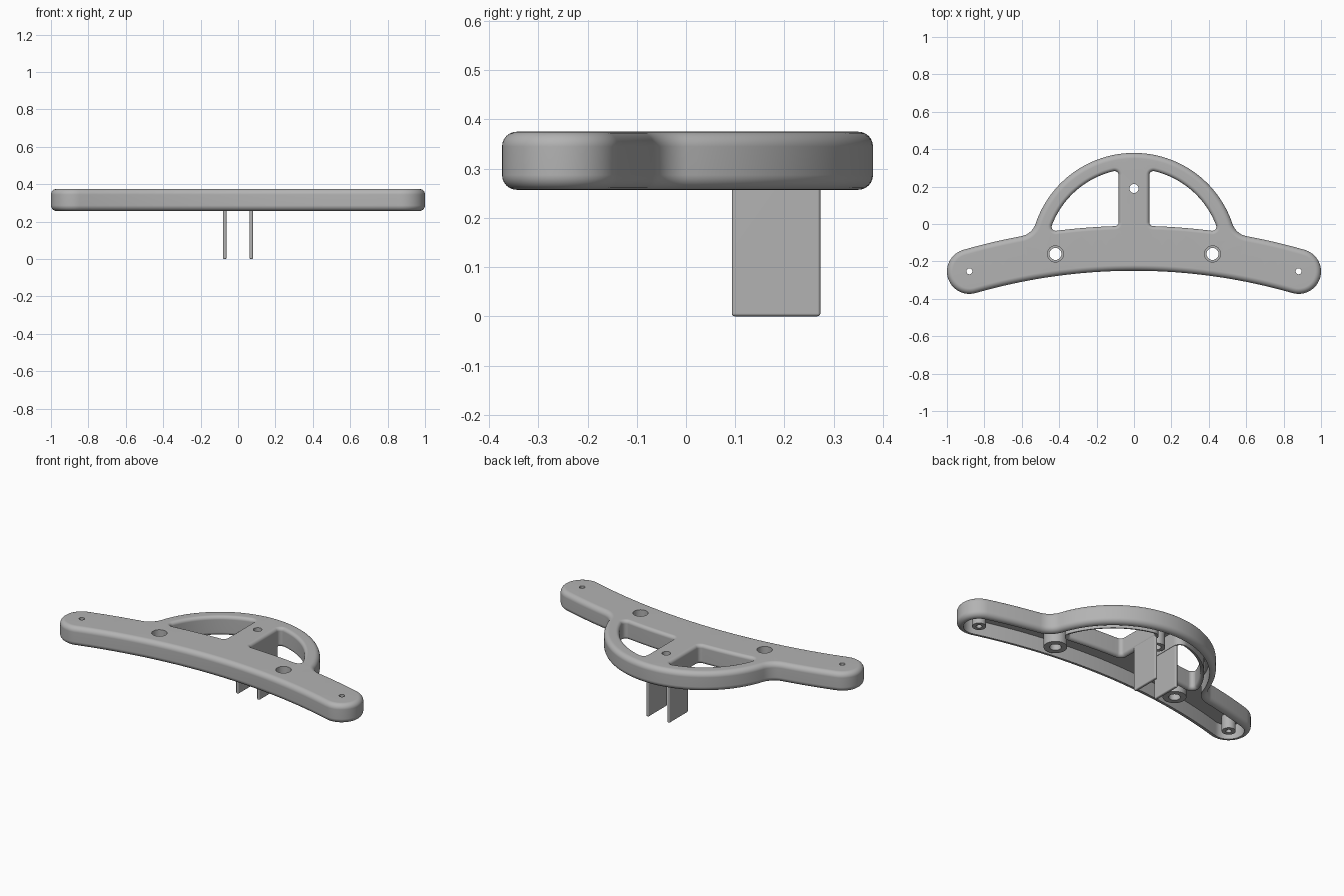
import bpy, bmesh, math
from mathutils import Vector

cube = bpy.data.objects.get("Cube")
if cube:
    bpy.data.objects.remove(cube)

grey = bpy.data.materials.new("satin_grey")
grey.use_nodes = True
grey.diffuse_color = (0.45, 0.45, 0.45, 1)
grey.node_tree.nodes["Principled BSDF"].inputs["Base Color"].default_value = grey.diffuse_color

TOP, BOTTOM, CEILING = 0.375, 0.257, 0.345
BAR = Vector((0, -3.32))       # centre of the curved bar's arcs
ARCH = Vector((0, -0.175))     # centre of the arch
BAR_LOW, BAR_HIGH = 3.07, 3.31
ARCH_OUT, ARCH_IN = 0.555, 0.47
END_R = (BAR_HIGH - BAR_LOW) / 2
POST = 0.082


def angle(centre, p):
    return math.atan2(p.y - centre.y, p.x - centre.x)


def arc(centre, r, a0, a1, n):
    return [centre + r * Vector((math.cos(a0 + (a1 - a0) * i / n),
                                 math.sin(a0 + (a1 - a0) * i / n))) for i in range(n + 1)]


def meet(r_bar, r_arch):
    """Right-hand crossing of a bar circle and an arch circle."""
    y = (r_bar ** 2 - r_arch ** 2 + ARCH.y ** 2 - BAR.y ** 2) / (2 * (ARCH.y - BAR.y))
    return Vector((math.sqrt(r_bar ** 2 - (y - BAR.y) ** 2), y))


def above(centre, r, x):
    return Vector((x, centre.y + math.sqrt(r * r - x * x)))


def mirrored(points):
    return [Vector((-p.x, p.y)) for p in points]


def tidy(points):
    """Drop repeated neighbours from a closed loop."""
    return [p for i, p in enumerate(points) if (p - points[i - 1]).length > 1e-4]


def offset(loop, d):
    """Move a closed loop to its left by d."""
    out = []
    for i, p in enumerate(loop):
        a = (p - loop[i - 1]).normalized()
        b = (loop[(i + 1) % len(loop)] - p).normalized()
        na, nb = Vector((-a.y, a.x)), Vector((-b.y, b.x))
        out.append(p + (na + nb) * (d / (1 + na.dot(nb))))
    return out


def outer_outline():
    pi = math.pi
    end = above(BAR, BAR_LOW + END_R, 0.88)
    blend = 0.10
    f = meet(BAR_HIGH + blend, ARCH_OUT + blend)
    ae, ab, aa = angle(BAR, end), angle(BAR, f), angle(ARCH, f)
    half = arc(BAR, BAR_LOW, pi / 2, ae, 24)
    half += arc(end, END_R, ae - pi, ae, 24)
    half += arc(BAR, BAR_HIGH, ae, ab, 10)
    half += arc(f, blend, ab + pi, aa + pi, 10)
    half += arc(ARCH, ARCH_OUT, aa, pi / 2, 32)
    return tidy(half + mirrored(half)[::-1])


def window_outline():
    pi, r = math.pi, 0.022
    a = above(BAR, BAR_HIGH + r, POST + r)
    b = meet(BAR_HIGH + r, ARCH_IN - r)
    c = above(ARCH, ARCH_IN - r, POST + r)
    ba, bb = angle(BAR, a), angle(BAR, b)
    hb, hc = angle(ARCH, b), angle(ARCH, c)
    pts = arc(a, r, pi, ba + pi, 6) + arc(BAR, BAR_HIGH, ba, bb, 12)
    pts += arc(b, r, bb - pi, hb, 10) + arc(ARCH, ARCH_IN, hb, hc, 24)
    pts += arc(c, r, hc, pi, 6)
    return tidy(pts)


def wall_profile(wall, r):
    """Section (offset, height): inside face, rounded rim, rounded top edge."""
    section = [Vector((wall, CEILING)), Vector((wall, BOTTOM))]
    section += arc(Vector((r, BOTTOM + r)), r, -math.pi / 2, -math.pi, 6)
    section += arc(Vector((r, TOP - r)), r, math.pi, math.pi / 2, 6)
    return section


def boss_profile(wall, step=0):
    """Section of a hollow screw boss, with an optional counterbore."""
    s = [(wall, CEILING), (wall, BOTTOM), (0, BOTTOM)]
    if step:
        s += [(0, 0.33), (step, 0.33)]
    return [Vector(p) for p in s + [(step, TOP)]]


def finish(obj):
    bpy.context.collection.objects.link(obj)
    obj.data.materials.append(grey)
    bpy.ops.object.select_all(action='DESELECT')
    obj.select_set(True)
    bpy.context.view_layer.objects.active = obj
    bpy.ops.object.shade_smooth_by_angle(angle=math.radians(35))
    obj.modifiers.new("even_shading", 'WEIGHTED_NORMAL').keep_sharp = True


# Hollow body: every edge loop sweeps its own wall section
window = window_outline()
sections = [(outer_outline(), wall_profile(0.035, 0.03)),
            (window[::-1], wall_profile(0.022, 0.02)),
            (mirrored(window), wall_profile(0.022, 0.02))]


def add_boss(x, y, r, wall, step=0):
    circle = arc(Vector((x, y)), r, 2 * math.pi, 0, 32)[:-1]
    sections.append((circle, boss_profile(wall, step)))


add_boss(0, 0.19, 0.024, 0.022)
for side in (-1, 1):
    add_boss(side * 0.42, -0.16, 0.032, 0.032, 0.011)
    add_boss(side * 0.88, -0.253, 0.016, 0.022)

bm = bmesh.new()
ceiling_edges, top_edges = [], []
for loop, section in sections:
    rings = [[bm.verts.new((p.x, p.y, z)) for p in offset(loop, d)] for d, z in section]
    n = len(loop)
    for lower, upper in zip(rings, rings[1:]):
        for i in range(n):
            j = (i + 1) % n
            bm.faces.new((lower[i], lower[j], upper[j], upper[i]))
    for ring, edges in ((rings[0], ceiling_edges), (rings[-1], top_edges)):
        edges += [bm.edges.get((ring[i - 1], ring[i])) for i in range(n)]
for edges in (ceiling_edges, top_edges):
    bmesh.ops.triangle_fill(bm, use_beauty=True, use_dissolve=False, edges=edges,
                            normal=(0, 0, 1))
bmesh.ops.remove_doubles(bm, verts=bm.verts, dist=1e-5)
bmesh.ops.recalc_face_normals(bm, faces=bm.faces)
mesh = bpy.data.meshes.new("bracket_body")
bm.to_mesh(mesh)
bm.free()
finish(bpy.data.objects.new("bracket_body", mesh))

# Two mounting plates hanging below the post
for side, name in ((-1, "right_mounting_plate"), (1, "left_mounting_plate")):
    bm = bmesh.new()
    bmesh.ops.create_cube(bm, size=1)
    for v in bm.verts:
        v.co = (side * 0.071 + v.co.x * 0.018, 0.183 + v.co.y * 0.18, 0.175 + v.co.z * 0.35)
    bmesh.ops.bevel(bm, geom=bm.edges[:], offset=0.006, segments=3, profile=0.5,
                    affect='EDGES')
    mesh = bpy.data.meshes.new(name)
    bm.to_mesh(mesh)
    bm.free()
    finish(bpy.data.objects.new(name, mesh))
